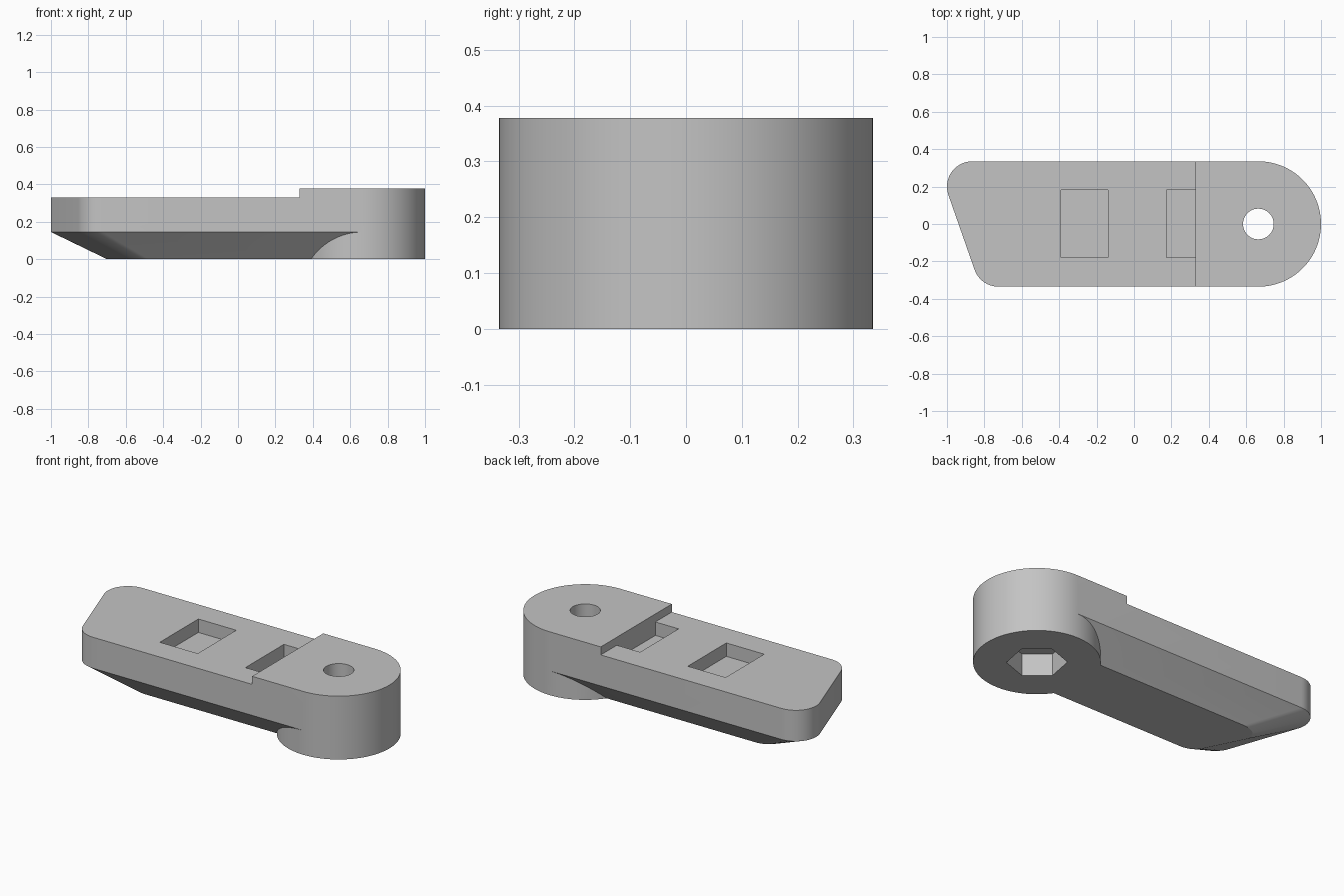
import bpy, bmesh, math

if "Cube" in bpy.data.objects:
    bpy.data.objects.remove(bpy.data.objects["Cube"], do_unlink=True)

HUB_X, R, HEIGHT = 0.665, 0.335, 0.378
ARM_TOP, TAPER_TOP = 0.33, 0.145
STEP_X = 0.328
SLANT = math.radians(19.3)     # angle of the slanted tip

grey = bpy.data.materials.new("plain_grey")
grey.use_nodes = True
colour = (0.55, 0.55, 0.55, 1)
grey.diffuse_color = colour
grey.node_tree.nodes["Principled BSDF"].inputs["Base Color"].default_value = colour


def arc(cx, cy, r, start, end, steps):
    return [(cx + r * math.cos(start + (end - start) * i / steps),
             cy + r * math.sin(start + (end - start) * i / steps))
            for i in range(steps + 1)]


def loft(name, rings):
    """Closed solid through matching (outline, z) rings, bottom to top."""
    bm = bmesh.new()
    loops = [[bm.verts.new((x, y, z)) for x, y in outline] for outline, z in rings]
    for low, high in zip(loops, loops[1:]):
        for i in range(len(low)):
            j = (i + 1) % len(low)
            bm.faces.new((low[i], low[j], high[j], high[i]))
    bm.faces.new(loops[0][::-1])
    bm.faces.new(loops[-1])
    bmesh.ops.recalc_face_normals(bm, faces=bm.faces)
    mesh = bpy.data.meshes.new(name)
    bm.to_mesh(mesh)
    bm.free()
    mesh.materials.append(grey)
    ob = bpy.data.objects.new(name, mesh)
    bpy.context.collection.objects.link(ob)
    return ob


def prism(name, outline, z0, z1):
    return loft(name, [(outline, z0), (outline, z1)])


def box(name, x0, x1, y0, y1, z0, z1):
    return prism(name, [(x0, y0), (x1, y0), (x1, y1), (x0, y1)], z0, z1)


def circle(r, sides, start=0.0):
    return arc(HUB_X, 0, r, start, start + math.tau, sides)[:-1]


def combine(target, other, operation):
    mod = target.modifiers.new(operation, "BOOLEAN")
    mod.operation, mod.object, mod.solver = operation, other, "EXACT"
    bpy.context.view_layer.objects.active = target
    bpy.ops.object.modifier_apply(modifier=mod.name)
    bpy.data.objects.remove(other, do_unlink=True)


# Lever outline: round hub end, slanted tip with two rounded corners
half = math.pi / 2
outline = (arc(HUB_X, 0, R, -half, half, 48)
           + arc(-0.865, 0.2, 0.135, half, math.pi + SLANT, 16)
           + arc(-0.725, -0.2, 0.135, math.pi + SLANT, 3 * half, 12))
foot = [(HUB_X + (x - HUB_X) * 0.82, y * 0.57) for x, y in outline]

# Lever arm with tapered underside, joined to the full-height hub
lever = loft("lever_body", [(foot, 0), (outline, TAPER_TOP), (outline, HEIGHT)])
combine(lever, prism("hub", circle(R, 96, -half), 0, HEIGHT), "UNION")

# Lowered arm top and the two rectangular pockets
combine(lever, box("step_cutter", -1.2, STEP_X, -0.5, 0.5, ARM_TOP, 0.5), "DIFFERENCE")
for x0, x1 in ((-0.39, -0.14), (0.175, STEP_X)):
    combine(lever, box("pocket_cutter", x0, x1, -0.18, 0.183, 0.25, 0.45), "DIFFERENCE")

# Hexagonal nut recess below and round bore through the hub
combine(lever, prism("nut_cutter", circle(0.16, 6, math.pi + SLANT), -0.1, 0.13), "DIFFERENCE")
combine(lever, prism("bore_cutter", circle(0.082, 48), -0.1, 0.5), "DIFFERENCE")

bpy.ops.object.select_all(action="DESELECT")
lever.select_set(True)
bpy.context.view_layer.objects.active = lever
bpy.ops.object.shade_smooth_by_angle(angle=math.radians(25))
